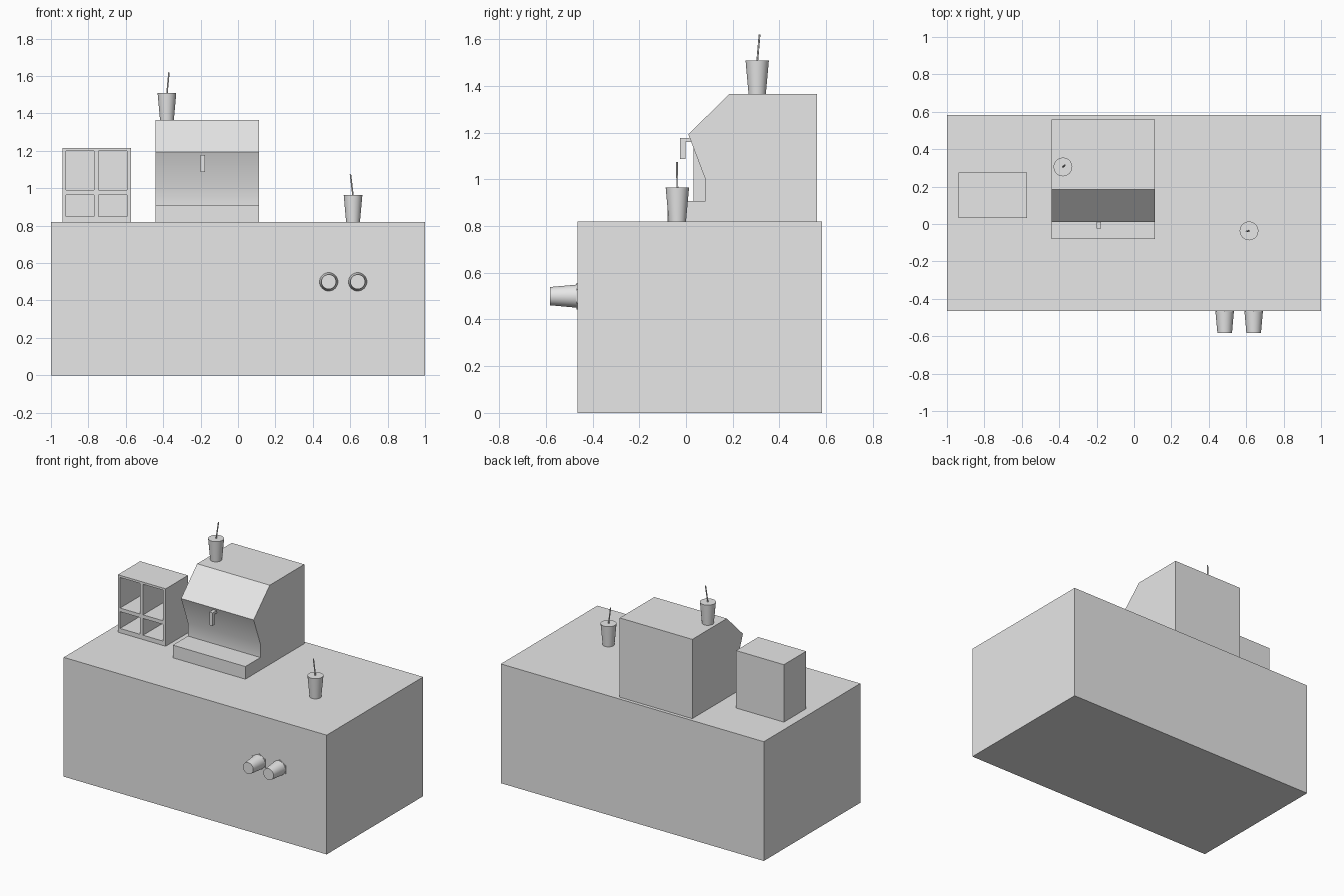
import bpy, bmesh, math
from mathutils import Vector

if "Cube" in bpy.data.objects:
    bpy.data.objects.remove(bpy.data.objects["Cube"], do_unlink=True)

grey = bpy.data.materials.new("plain grey")
grey.use_nodes = True
grey.diffuse_color = (0.8, 0.8, 0.8, 1)
grey.node_tree.nodes["Principled BSDF"].inputs["Base Color"].default_value = (0.8, 0.8, 0.8, 1)


def finish(name, bm, smooth=False):
    bmesh.ops.recalc_face_normals(bm, faces=bm.faces[:])
    mesh = bpy.data.meshes.new(name)
    bm.to_mesh(mesh)
    bm.free()
    mesh.materials.append(grey)
    obj = bpy.data.objects.new(name, mesh)
    bpy.context.collection.objects.link(obj)
    if smooth:
        bpy.ops.object.select_all(action='DESELECT')
        obj.select_set(True)
        bpy.context.view_layer.objects.active = obj
        bpy.ops.object.shade_smooth_by_angle(angle=math.radians(35))
    return obj


def prism(name, profile, x0, x1, smooth=False):
    """Extrude a (y, z) profile along x."""
    bm = bmesh.new()
    face = bm.faces.new([bm.verts.new((x0, y, z)) for y, z in profile])
    out = bmesh.ops.extrude_face_region(bm, geom=[face])
    moved = [v for v in out["geom"] if isinstance(v, bmesh.types.BMVert)]
    bmesh.ops.translate(bm, verts=moved, vec=(x1 - x0, 0, 0))
    return finish(name, bm, smooth)


def box(name, x, y, z):
    return prism(name, [(y[0], z[0]), (y[1], z[0]), (y[1], z[1]), (y[0], z[1])], *x)


def cone(name, start, end, r1, r2, sides=32):
    """Closed tapered cylinder between two points."""
    start, end = Vector(start), Vector(end)
    axis = end - start
    bm = bmesh.new()
    bmesh.ops.create_cone(bm, cap_ends=True, segments=sides, radius1=r1, radius2=r2, depth=axis.length)
    bmesh.ops.rotate(bm, verts=bm.verts[:], matrix=axis.to_track_quat('Z', 'Y').to_matrix())
    bmesh.ops.translate(bm, verts=bm.verts[:], vec=(start + end) / 2)
    return finish(name, bm, sides > 6)


TOP = 0.82
box("counter", (-1, 1), (-0.465, 0.583), (0, TOP))

# Drink machine with a drip ledge and a sloped hood
prism("drink_machine", [(-0.08, TOP), (-0.08, 0.907), (0.083, 0.907), (0.083, 1.0),
                        (0.01, 1.193), (0.185, 1.365), (0.56, 1.365), (0.56, TOP)],
      -0.44, 0.112, True)
prism("spout", [(-0.025, 1.088), (-0.025, 1.178), (0.017, 1.178), (0.022, 1.16),
                (-0.002, 1.16), (-0.002, 1.088)], -0.2, -0.176)

# Cup shelf: back, uprights and boards around four openings
X, Y, Z = (-0.937, -0.573), (0.033, 0.275), (TOP, 1.215)
box("shelf_back", X, (0.25, Y[1]), Z)
for side, x in {"right": (X[0], -0.92), "middle": (-0.77, -0.745), "left": (-0.593, X[1])}.items():
    box("shelf_upright_" + side, x, (Y[0], 0.25), Z)
for level, z in {"bottom": (TOP, 0.85), "middle": (0.965, 0.99), "top": (1.2, Z[1])}.items():
    for side, x in {"right": (-0.92, -0.77), "left": (-0.745, -0.593)}.items():
        box(f"shelf_board_{level}_{side}", x, (Y[0], 0.25), z)

# Standing cups with leaning straws
for name, x, y, z, dx, dy in (("machine_cup", -0.38, 0.305, 1.365, 0.011, 0.01),
                              ("counter_cup", 0.615, -0.037, TOP, -0.014, -0.002)):
    cone(name, (x, y, z), (x, y, z + 0.145), 0.037, 0.05)
    cone(name + "_straw", (x, y, z + 0.14), (x + dx, y + dy, z + 0.255), 0.004, 0.004, 12)

# Cup dispensers on the counter front, each with a six-sided collar
for side, x in (("right", 0.485), ("left", 0.64)):
    cone("dispenser_cup_" + side, (x, -0.46, 0.5), (x, -0.583, 0.5), 0.05, 0.039)
    cone("dispenser_collar_" + side, (x, -0.46, 0.5), (x, -0.469, 0.5), 0.057, 0.057, 6)
